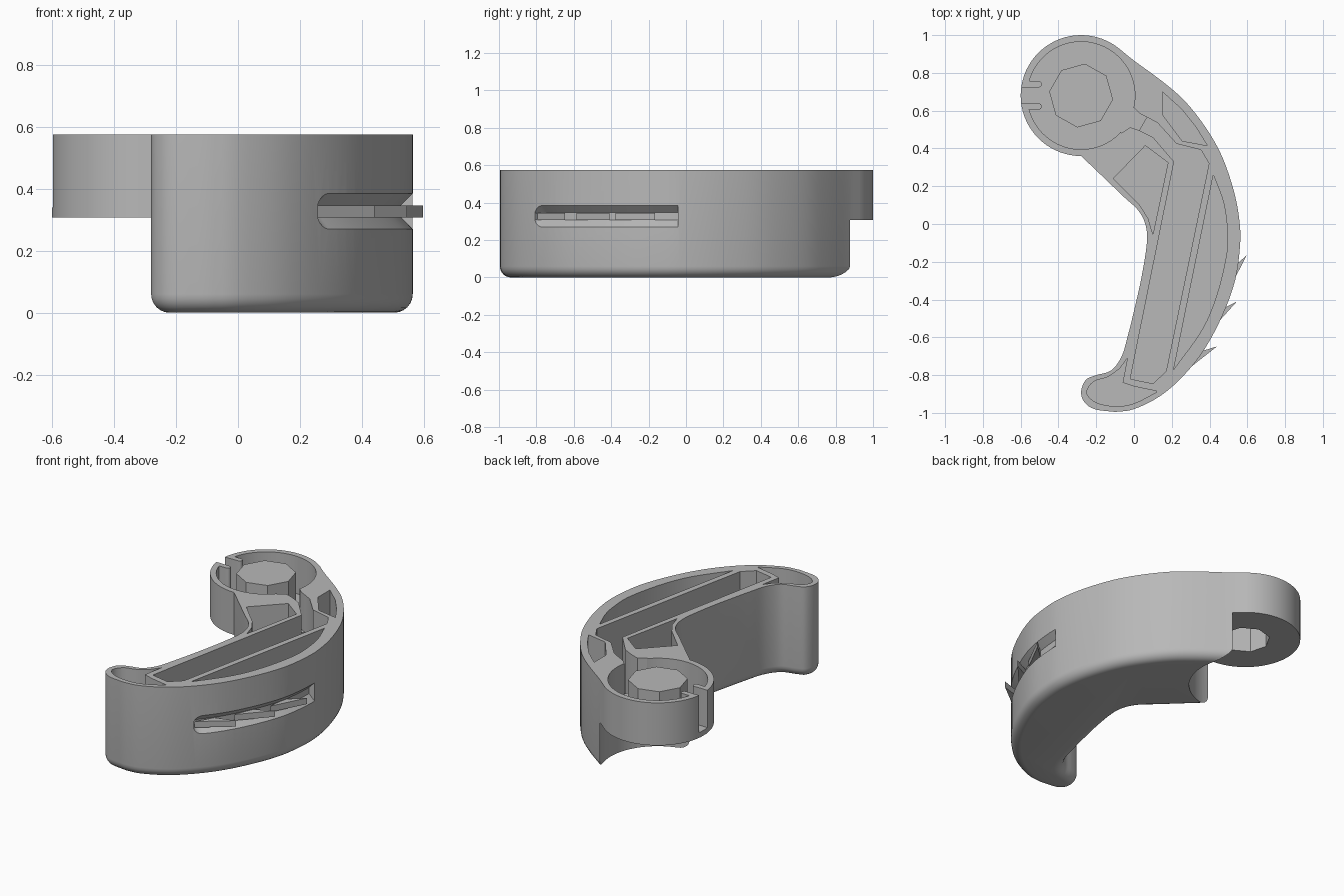
import bpy, bmesh, math
from mathutils import Vector

if "Cube" in bpy.data.objects:
    bpy.data.objects.remove(bpy.data.objects["Cube"])

grey = bpy.data.materials.new("light_grey_plastic")
grey.use_nodes = True
grey.diffuse_color = (0.48, 0.48, 0.48, 1)
grey.node_tree.nodes["Principled BSDF"].inputs["Base Color"].default_value = (0.48, 0.48, 0.48, 1)

TOP, RING_Z, HUB = 0.575, 0.307, (-0.28, 0.68)


def loft(name, loops):
    """Closed solid through a list of equally long point loops."""
    bm = bmesh.new()
    rows = [[bm.verts.new(p) for p in loop] for loop in loops]
    n = len(rows[0])
    for a, b in zip(rows, rows[1:]):
        for i in range(n):
            j = (i + 1) % n
            bm.faces.new((a[i], a[j], b[j], b[i]))
    bm.faces.new(rows[0])
    bm.faces.new(rows[-1])
    bmesh.ops.recalc_face_normals(bm, faces=bm.faces)
    mesh = bpy.data.meshes.new(name)
    bm.to_mesh(mesh)
    bm.free()
    mesh.materials.append(grey)
    ob = bpy.data.objects.new(name, mesh)
    bpy.context.collection.objects.link(ob)
    return ob


def prism(name, pts, z0, z1):
    return loft(name, [[(x, y, z) for x, y in pts] for z in (z0, z1)])


def disc(r, n=72, turn=0.0, centre=HUB):
    return [(centre[0] + r * math.cos(turn + math.tau * i / n),
             centre[1] + r * math.sin(turn + math.tau * i / n)) for i in range(n)]


def smooth(pts, steps=4):
    """Catmull-Rom curve through an open list of points."""
    p = [Vector(q) for q in pts]
    p = [2 * p[0] - p[1]] + p + [2 * p[-1] - p[-2]]
    out = []
    for a, b, c, d in zip(p, p[1:], p[2:], p[3:]):
        for k in range(steps):
            t = k / steps
            out.append(0.5 * (2 * b + (c - a) * t + (2 * a - 5 * b + 4 * c - d) * t * t
                              + (3 * b - a - 3 * c + d) * t ** 3))
    return out + [p[-2]]


def left_normals(pts, closed):
    n = len(pts)
    res = []
    for i in range(n):
        a = pts[(i - 1) % n if closed else max(i - 1, 0)]
        b = pts[(i + 1) % n if closed else min(i + 1, n - 1)]
        t = (b - a).normalized()
        res.append(Vector((-t.y, t.x)))
    return res


def combine(ob, tool, op):
    mod = ob.modifiers.new(op, 'BOOLEAN')
    mod.object, mod.operation, mod.solver = tool, op, 'EXACT'
    bpy.context.view_layer.objects.active = ob
    bpy.ops.object.modifier_apply(modifier=mod.name)
    bpy.data.objects.remove(tool)


# Crescent body with a rounded lower edge
outer = smooth([(-0.08, 0.93), (0, 0.865), (0.15, 0.755), (0.27, 0.65), (0.38, 0.51), (0.465, 0.36),
                (0.53, 0.17), (0.56, 0), (0.56, -0.13), (0.535, -0.3), (0.47, -0.48), (0.375, -0.66),
                (0.265, -0.8), (0.14, -0.91), (0, -0.98), (-0.1, -0.995)])
inner = smooth([(-0.1, -0.995), (-0.21, -0.98), (-0.265, -0.94), (-0.28, -0.885), (-0.255, -0.825),
                (-0.2, -0.8), (-0.12, -0.775), (-0.065, -0.7), (-0.035, -0.6), (0, -0.46),
                (0.04, -0.28), (0.068, -0.1), (0.06, 0), (0.02, 0.075), (-0.05, 0.14),
                (-0.17, 0.255), (-0.28, 0.36)])
outline = outer + inner[1:] + [Vector((-0.35, 0.43)), Vector((-0.25, 0.7)), Vector((-0.14, 0.93))]
normals = left_normals(outline, True)
layers = []
for k in range(7):
    a = math.radians(15 * k)
    inset, z = 0.06 * (1 - math.sin(a)), 0.06 * (1 - math.cos(a))
    layers.append([(*(p - n * inset), z) for p, n in zip(outline, normals)])
layers.append([(p.x, p.y, TOP) for p in outline])
body = loft("crescent_body", layers)

# Raised round housing at the back end
combine(body, prism("undercut", disc(0.33), -0.1, RING_Z), 'DIFFERENCE')
combine(body, prism("housing", disc(0.32), RING_Z, TOP), 'UNION')
combine(body, prism("housing_cavity", disc(0.285), 0.34, 0.7), 'DIFFERENCE')

# Curved passage from the housing into the long channel
passage = [(-0.06, 0.62), (0, 0.615), (0.03, 0.585), (0.07, 0.565), (0.03, 0.495),
           (-0.02, 0.512), (-0.07, 0.48)]
combine(body, prism("passage", passage, 0.34, 0.7), 'DIFFERENCE')

# Deep pockets open at the top
pockets = {
    "channel": [(0.07, 0.565), (0.125, 0.535), (0.225, 0.425), (0.355, 0.392), (0.397, 0.32),
                (0.17, -0.78), (0.1, -0.845), (-0.02, -0.82), (0.212, 0.33), (0.1, 0.46),
                (0.03, 0.495)],
    "hook_pocket": [(-0.11, 0.24), (0.06, 0.415), (0.18, 0.325), (0.1, -0.055), (0.075, 0.03),
                    (0.03, 0.1)],
    "back_pocket": [(0.15, 0.7), (0.15, 0.58), (0.255, 0.44), (0.388, 0.415), (0.33, 0.51),
                    (0.25, 0.61)],
    "side_pocket": [(0.42, 0.26)] + smooth([(0.42, 0.26), (0.475, 0.11), (0.495, -0.05), (0.488, -0.17),
                    (0.44, -0.37), (0.36, -0.56), (0.21, -0.77)])[1:],
    "toe_pocket": [(-0.035, -0.71), (-0.06, -0.84), (0, -0.86), (0.12, -0.885)]
                  + smooth([(0.12, -0.89), (0, -0.95), (-0.1, -0.965), (-0.2, -0.945),
                            (-0.25, -0.895), (-0.215, -0.835), (-0.14, -0.81), (-0.075, -0.765)]),
}
for name, pts in pockets.items():
    combine(body, prism(name, pts, 0.06, 0.7), 'DIFFERENCE')

# Guide tabs beside the slit in the housing wall
for y in (0.622, 0.74):
    tip = [(-0.505 + 0.017 * math.sin(a), y + 0.017 * math.cos(a))
           for a in [math.pi * i / 8 for i in range(9)]]
    combine(body, prism("guide_tab", [(-0.58, y + 0.017)] + tip + [(-0.58, y - 0.017)], 0.33, TOP), 'UNION')
slit = [(-0.7, 0.64), (-0.48, 0.64), (-0.48, 0.722), (-0.7, 0.722)]
combine(body, prism("slit", slit, 0.34, 0.7), 'DIFFERENCE')

# Octagonal post, hollow from below
turn = math.radians(38)
combine(body, prism("post", disc(0.17, 8, turn), 0.32, TOP), 'UNION')
combine(body, prism("post_socket", disc(0.143, 8, turn), 0.2, 0.545), 'DIFFERENCE')

# Tapered slot along the outer side, rounded at the front end
y0, y1, mid, half = -0.81, -0.04, 0.327, 0.0575
dense = smooth(outer, 8)
path = [(p, n) for p, n in zip(dense, left_normals(dense, False)) if y0 < p.y < y1 and p.x > 0]
end = path[-1][0]
sections = []
for p, n in path:
    d = min((p - end).length + 0.004, half)
    h = math.sqrt(half ** 2 - (half - d) ** 2)
    section = [(0.08, h), (0, h), (-0.038, h / 3), (-0.038, -h / 3), (0, -h), (0.08, -h)]
    sections.append([(*(p + n * off), mid + z) for off, z in section])
combine(body, loft("side_slot", sections), 'DIFFERENCE')

# Sawtooth barbs standing in the slot
barbs = []
for tip in (Vector((0.597, -0.165)), Vector((0.545, -0.41)), Vector((0.44, -0.648))):
    p, n = min(path, key=lambda q: (q[0] - tip).length)
    t = Vector((-n.y, n.x))
    tri = [tip, tip - n * 0.088 - t * 0.22, tip - n * 0.088 - t * 0.095]
    barbs.append(prism("barb", tri, 0.307, 0.345))

# Soft shading with crisp edges
bpy.ops.object.select_all(action='DESELECT')
for ob in [body] + barbs:
    ob.select_set(True)
bpy.context.view_layer.objects.active = body
bpy.ops.object.shade_smooth_by_angle(angle=math.radians(30))
